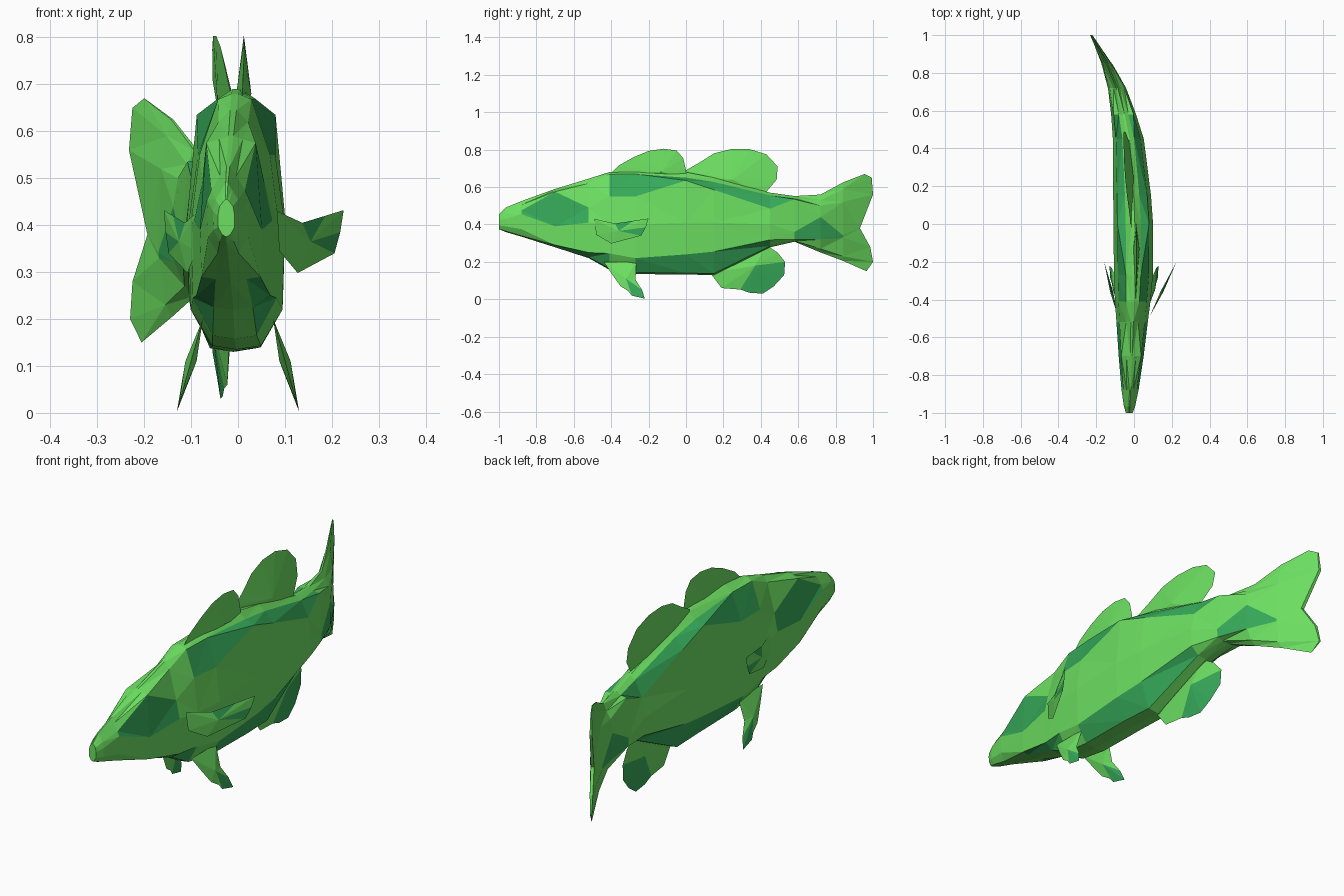
import bpy, bmesh

cube = bpy.data.objects.get("Cube")
if cube:
    bpy.data.objects.remove(cube, do_unlink=True)


def material(name, rgb):
    m = bpy.data.materials.new(name)
    m.use_nodes = True
    m.diffuse_color = (*rgb, 1)
    bsdf = next(n for n in m.node_tree.nodes if n.type == 'BSDF_PRINCIPLED')
    bsdf.inputs["Base Color"].default_value = (*rgb, 1)
    bsdf.inputs["Roughness"].default_value = 0.8
    return m


MATS = [material("light_green", (0.15, 0.74, 0.12)),
        material("deep_green", (0.037, 0.40, 0.10))]

# Bend of the spine, seen from above: (y, x)
SPINE = [(-1, -.025), (-.7, -.015), (-.27, -.003), (0, -.004), (.15, -.01), (.45, -.03),
         (.58, -.055), (.72, -.09), (.84, -.14), (.93, -.185), (1, -.226)]


def spine_x(y):
    for (y0, x0), (y1, x1) in zip(SPINE, SPINE[1:]):
        if y <= y1:
            return x0 + (x1 - x0) * (y - y0) / (y1 - y0)
    return SPINE[-1][1]


def finish(name, bm):
    bmesh.ops.triangulate(bm, faces=bm.faces[:])
    bmesh.ops.recalc_face_normals(bm, faces=bm.faces[:])
    mesh = bpy.data.meshes.new(name)
    bm.to_mesh(mesh)
    bm.free()
    for m in MATS:
        mesh.materials.append(m)
    ob = bpy.data.objects.new(name, mesh)
    bpy.context.scene.collection.objects.link(ob)
    return ob


# Body stations: y, half width, then heights from keel to back
STATIONS = [
    (-1.0, .018, (.375, .38, .395, .42, .44, .45, .455)),
    (-.965, .03, (.36, .365, .39, .43, .455, .475, .49)),
    (-.88, .045, (.335, .34, .375, .455, .475, .505, .525)),
    (-.7, .066, (.278, .285, .29, .39, .575, .583, .59)),
    (-.52, .083, (.22, .225, .25, .41, .49, .62, .645)),
    (-.41, .094, (.158, .165, .245, .40, .55, .668, .68)),
    (-.27, .103, (.135, .143, .22, .40, .55, .67, .69)),
    (0, .105, (.132, .14, .24, .41, .635, .65, .68)),
    (.15, .10, (.13, .138, .255, .41, .585, .627, .65)),
    (.45, .082, (.278, .285, .318, .40, .485, .555, .57)),
    (.58, .066, (.308, .312, .32, .36, .535, .54, .552)),
    (.72, .048, (.25, .27, .32, .44, .50, .53, .56)),
    (.84, .03, (.205, .23, .33, .342, .52, .59, .625)),
    (.96, .008, (.15, .20, .28, .38, .56, .65, .67)),
]
ROW_WIDTH = (0, .5, .95, 1, .8, .38, .08)
FORK_Y = (.965, 1.0, .985, .93, 1.0, .993, .955)    # forked trailing edge of the tail
# Painted patches: row band -> station cells
PATCHES = {1: {3, 4, 6, 7, 8}, 2: {10, 11}, 3: {2, 3}, 4: {5, 6, 7, 8, 9}}


def build_body():
    bm = bmesh.new()
    rings = []
    for i, (y, w, heights) in enumerate(STATIONS):
        sides = {1: [], -1: []}
        for r, z in enumerate(heights):
            yy = FORK_Y[r] if i == len(STATIONS) - 1 else y
            for s in sides:
                if r == 0 and s < 0:
                    sides[s].append(sides[1][0])
                else:
                    sides[s].append(bm.verts.new((spine_x(yy) + s * w * ROW_WIDTH[r], yy, z)))
        rings.append(sides)
    for i, (a, b) in enumerate(zip(rings, rings[1:])):
        for s in (1, -1):
            for r in range(6):
                f = bm.faces.new((a[s][r], b[s][r], b[s][r + 1], a[s][r + 1]))
                f.material_index = int(i in PATCHES.get(r, ()))
        bm.faces.new((a[1][6], b[1][6], b[-1][6], a[-1][6]))     # ridge of the back
    # Snout and trailing edge of the tail
    for ring in (rings[0], rings[-1]):
        for r in range(6):
            quad = [ring[1][r], ring[1][r + 1], ring[-1][r + 1], ring[-1][r]]
            bm.faces.new(quad[:3] if r == 0 else quad)
    finish("body_and_tail", bm)


def fin(name, outline, centre, x_at, thick, painted=()):
    """Thin fin: a (y, z) outline with a raised centre on both sides."""
    bm = bmesh.new()
    rim = [bm.verts.new((x_at(y, z), y, z)) for y, z in outline]
    for s in (1, -1):
        mid = bm.verts.new((x_at(*centre) + s * thick, *centre))
        for i in range(len(rim)):
            f = bm.faces.new((rim[i], rim[(i + 1) % len(rim)], mid))
            f.material_index = int(i in painted)
    return finish(name, bm)


build_body()

# Fins along the middle
fin("front_dorsal_fin",
    [(-.42, .655), (-.36, .715), (-.28, .76), (-.2, .793), (-.12, .805), (-.05, .795),
     (-.015, .755), (0, .69), (0, .65)],
    (-.13, .68), lambda y, z: spine_x(y) + .016, .016)
fin("rear_dorsal_fin",
    [(-.01, .65), (0, .69), (.07, .73), (.15, .78), (.24, .803), (.34, .803), (.43, .775),
     (.49, .71), (.485, .64), (.43, .575), (.4, .56), (.15, .61)],
    (.25, .64), lambda y, z: spine_x(y) - .15 * (z - .6), .02)
fin("anal_fin",
    [(.13, .14), (.19, .06), (.29, .052), (.34, .035), (.41, .03), (.47, .07), (.525, .13),
     (.53, .20), (.49, .25), (.43, .29), (.38, .27)],
    (.37, .18), lambda y, z: spine_x(y) - .01, .02, {2, 3, 4, 5, 6})

# Paired fins; the right pectoral lies closer to the body
for side, s, spread in (("left", 1, .49), ("right", -1, .25)):
    fin(side + "_pectoral_fin",
        [(-.49, .43), (-.38, .405), (-.28, .42), (-.2, .432), (-.215, .385), (-.24, .34),
         (-.4, .298), (-.48, .345)],
        (-.36, .365), lambda y, z: s * (.088 + spread * (y + .48)), .008, {1, 4})
    fin(side + "_pelvic_fin",
        [(-.44, .20), (-.4, .14), (-.35, .07), (-.31, .045), (-.29, .02), (-.22, .003),
         (-.235, .05), (-.27, .105), (-.265, .20)],
        (-.32, .11), lambda y, z: s * (.075 + .28 * (.2 - z)), .012, {4, 5})
